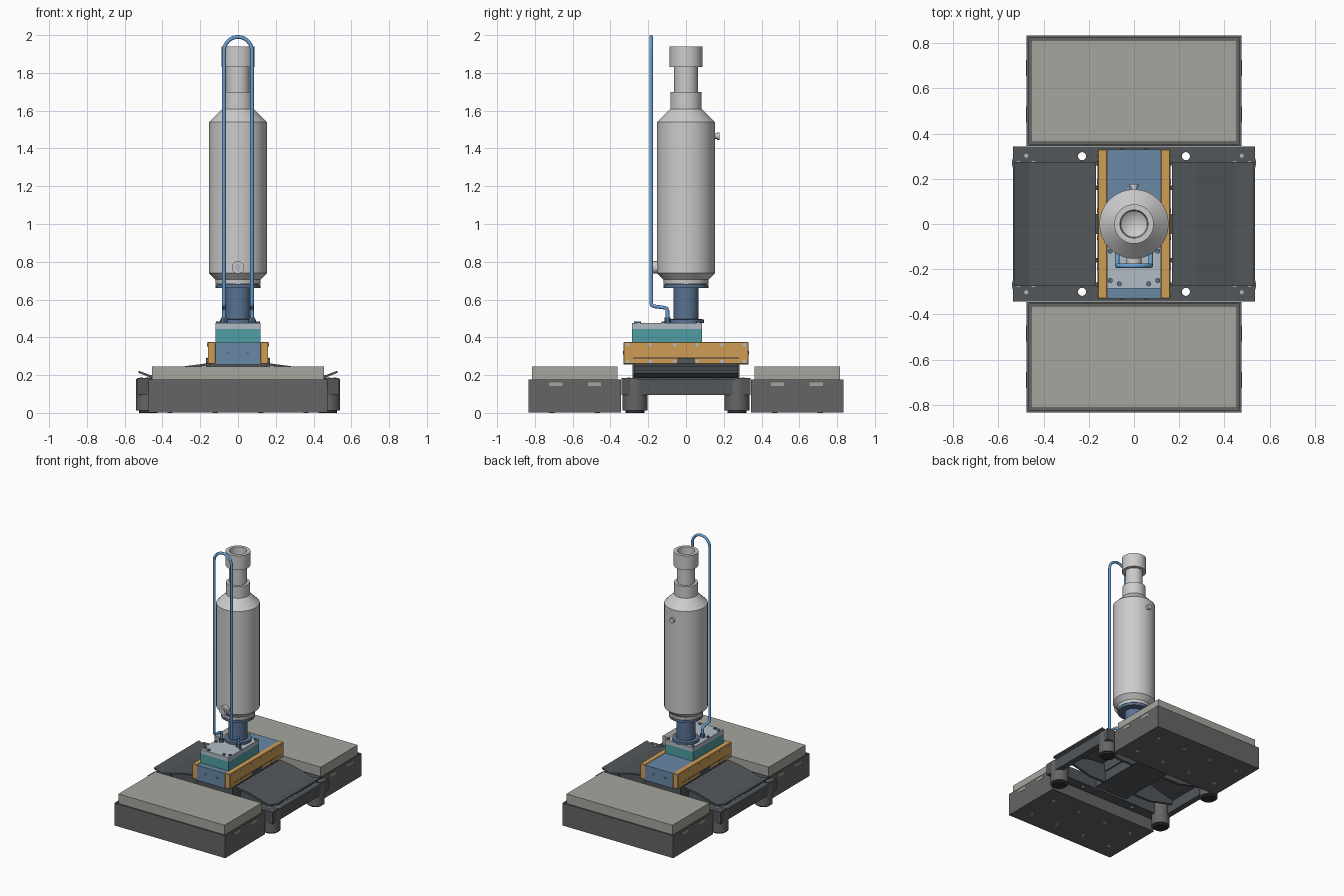
import bpy, bmesh, math
from mathutils import Vector

if "Cube" in bpy.data.objects:
    bpy.data.objects.remove(bpy.data.objects["Cube"])

def mat(name, r, g, b):
    m = bpy.data.materials.new(name)
    m.diffuse_color = (r, g, b, 1)
    m.use_nodes = True
    m.node_tree.nodes["Principled BSDF"].inputs["Base Color"].default_value = m.diffuse_color
    return m

CASE = mat("case_grey", .13, .13, .13)
LID = mat("lid_grey", .38, .38, .35)
SLATE = mat("slate", .085, .095, .105)
BLACK = mat("black", .03, .03, .035)
ORANGE = mat("orange", .62, .34, .09)
BLUE = mat("rail_blue", .14, .25, .38)
NAVY = mat("column_blue", .10, .17, .29)
TEAL = mat("teal", .08, .34, .36)
STEEL = mat("steel", .45, .50, .55)
TUBE = mat("tube_blue", .14, .36, .66)
BODY = mat("body_grey", .58, .58, .59)

def finish(name, bm, m, smooth=False):
    bmesh.ops.recalc_face_normals(bm, faces=bm.faces[:])
    me = bpy.data.meshes.new(name)
    bm.to_mesh(me)
    bm.free()
    me.materials.append(m)
    o = bpy.data.objects.new(name, me)
    bpy.context.collection.objects.link(o)
    if smooth:
        bpy.ops.object.select_all(action='DESELECT')
        o.select_set(True)
        bpy.context.view_layer.objects.active = o
        bpy.ops.object.shade_smooth_by_angle(angle=math.radians(30))
    return o

def box(name, x0, x1, y0, y1, z0, z1, m, bevel=0):
    bm = bmesh.new()
    bmesh.ops.create_cube(bm, size=1)
    for v in bm.verts:
        v.co = Vector(((x0 + x1) / 2 + v.co.x * (x1 - x0), (y0 + y1) / 2 + v.co.y * (y1 - y0),
                       (z0 + z1) / 2 + v.co.z * (z1 - z0)))
    if bevel:
        bmesh.ops.bevel(bm, geom=bm.edges[:], offset=bevel, segments=1, affect='EDGES')
    return finish(name, bm, m)

def rod(name, p0, p1, r, m, seg=24):
    bm = bmesh.new()
    p0, p1 = Vector(p0), Vector(p1)
    d = p1 - p0
    bmesh.ops.create_cone(bm, cap_ends=True, segments=seg, radius1=r, radius2=r, depth=d.length)
    q = Vector((0, 0, 1)).rotation_difference(d)
    for v in bm.verts:
        v.co = q @ v.co + (p0 + p1) / 2
    return finish(name, bm, m, True)

def lathe(name, pts, m, seg=64):
    bm = bmesh.new()
    vs = [bm.verts.new((r, 0, z)) for r, z in pts]
    es = [bm.edges.new(e) for e in zip(vs, vs[1:])]
    bmesh.ops.spin(bm, geom=vs + es, cent=(0, 0, 0), axis=(0, 0, 1), angle=2 * math.pi,
                   steps=seg, use_duplicate=False)
    bmesh.ops.remove_doubles(bm, verts=bm.verts[:], dist=1e-5)
    return finish(name, bm, m, True)

def extrude_xz(name, pts, y0, y1, m):
    bm = bmesh.new()
    f = bm.faces.new([bm.verts.new((x, y0, z)) for x, z in pts])
    r = bmesh.ops.extrude_face_region(bm, geom=[f])
    for v in r['geom']:
        if isinstance(v, bmesh.types.BMVert):
            v.co.y = y1
    return finish(name, bm, m)

def cut(o, cutter):
    cutter.hide_render = True
    md = o.modifiers.new("hole", 'BOOLEAN')
    md.object, md.operation, md.solver = cutter, 'DIFFERENCE', 'EXACT'
    bpy.context.view_layer.objects.active = o
    bpy.ops.object.modifier_apply(modifier=md.name)
    bpy.data.objects.remove(cutter)

for s in (-1, 1):
    def ybox(name, x0, x1, a, b, z0, z1, m, bev=0):
        box(name, x0, x1, min(s * a, s * b), max(s * a, s * b), z0, z1, m, bev)

    # ballast trays with recessed lids, slots and underside bolts
    ybox("tray_base", -.475, .475, .345, .835, .003, .15, CASE)
    for a, b in ((.345, .355), (.825, .835)):
        ybox("tray_rim_long", -.475, .475, a, b, .15, .177, CASE)
    for e in (-1, 1):
        x = sorted((e * .475, e * .465))
        ybox("tray_rim_short", *x, .355, .825, .15, .177, CASE)
        for yc in (.485, .69):
            x = sorted((e * .47, e * .477))
            ybox("tray_slot", *x, yc - .035, yc + .035, .142, .16, LID)
    ybox("tray_lid", -.455, .455, .363, .815, .15, .245, LID)
    for x in (-.36, -.12, .12, .36):
        for y in (.47, .71):
            rod("tray_bolt", (x, s * y, 0), (x, s * y, .01), .014, STEEL, 12)

    # frame cross beams with through holes
    y0, y1 = sorted((s * .26, s * .342))
    beam = box("frame_beam", -.535, .535, y0, y1, .095, .185, SLATE)
    for x in (-.23, .23):
        cut(beam, rod("hole_cutter", (x, s * .3, 0), (x, s * .3, .3), .018, SLATE))
    for e in (-1, 1):
        # feet with top bolts
        rod("foot", (e * .475, s * .27, .012), (e * .475, s * .27, .18), .065, CASE, 40)
        rod("foot_pad", (e * .475, s * .27, 0), (e * .475, s * .27, .012), .05, BLACK, 40)
        for x, y in ((.512, .27), (.477, .302), (.446, .27)):
            rod("foot_bolt", (e * x, s * y, .18), (e * x, s * y, .188), .009, STEEL, 12)
    # frame end bar
    x0, x1 = sorted((s * .49, s * .535))
    box("frame_end", x0, x1, -.26, .26, .095, .18, SLATE)

    # sloping deck panel with upturned lip, and ribs under it
    top = [(.168, .262), (.28, .247), (.45, .2), (.465, .2), (.528, .224)]
    low = [(x, z - .012) for x, z in reversed(top)]
    extrude_xz("deck_panel", [(s * x, z) for x, z in top + low], -.275, .275, SLATE)
    for y in (-.16, .16):
        rib = [(.14, .245), (.28, .235), (.45, .188), (.49, .188), (.49, .15), (.28, .1), (.14, .1)]
        extrude_xz("deck_rib", [(s * x, z) for x, z in rib], y - .01, y + .01, SLATE)

    # orange rail cheeks with screws
    x0, x1 = sorted((s * .12, s * .16))
    box("rail_cheek", x0, x1, -.33, .33, .26, .375, ORANGE, .002)
    for y in (-.31, -.19, -.06, .06, .19, .31):
        for z in (.272, .362):
            rod("cheek_screw", (s * .158, y, z), (s * .164, y, z), .01, STEEL, 12)
    x0, x1 = sorted((s * .158, s * .161))
    box("cheek_groove", x0, x1, -.28, .28, .289, .293, BLACK)
    x0, x1 = sorted((s * .15, s * .17))
    box("cheek_tab", x0, x1, -.045, .045, .245, .29, SLATE)
    # end screws of the rail
    for x in (-.05, .05):
        rod("rail_end_screw", (x, s * .328, .318), (x, s * .334, .318), .009, NAVY, 12)

# rail core and support beneath it
box("rail_core", -.12, .12, -.33, .33, .255, .372, BLUE)
box("rail_support", -.15, .15, -.283, .283, .185, .26, SLATE)
box("rail_keel", -.14, .14, -.26, .26, .11, .185, SLATE)

# carriage
box("carriage_block", -.12, .12, -.285, .085, .372, .445, TEAL)
box("carriage_plate", -.12, .12, -.285, .085, .445, .477, STEEL)
for x, y in ((.105, -.12), (.105, -.25), (.065, -.265), (.105, .065)):
    for s in (-1, 1):
        rod("plate_bolt", (s * x, y, .477), (s * x, y, .485), .011, NAVY, 12)

# column and flange
lathe("column", [(0, .475), (.095, .475), (.095, .495), (.066, .497), (.066, .665), (0, .665)], NAVY)
lathe("collar", [(0, .66), (.118, .66), (.118, .68), (.11, .68), (.11, .69), (0, .69)], NAVY)

# cylinder body with neck and open head
lathe("cylinder_body", [(0, .682), (.118, .682), (.12, .705), (.153, .74), (.153, 1.54), (.083, 1.61),
                        (.083, 1.7), (.063, 1.7), (.063, 1.83), (.087, 1.83), (.087, 1.94),
                        (.062, 1.94), (.058, 1.86), (0, 1.82)], BODY)

# front and rear ports
rod("front_port", (0, -.14, .77), (0, -.185, .77), .033, BODY)
rod("front_port_plug", (0, -.18, .77), (0, -.192, .77), .02, STEEL, 6)
rod("rear_port", (0, .14, 1.465), (0, .165, 1.465), .014, BODY)
rod("rear_port_cap", (0, .163, 1.465), (0, .178, 1.465), .019, BODY)

# looped hose with both ends bent into the carriage plate
R = .074
side = [(-.098, .48), (-.098, .54), (-.101, .552), (-.112, .557), (-.168, .564), (-.181, .569), (-.185, .582)]
path = [(-R, y, z) for y, z in side]
path += [(-R * math.cos(a), -.185, 1.916 + R * math.sin(a)) for a in [math.pi * i / 20 for i in range(21)]]
path += [(R, y, z) for y, z in reversed(side)]
cu = bpy.data.curves.new("hose", 'CURVE')
cu.dimensions = '3D'
cu.bevel_depth, cu.bevel_resolution, cu.use_fill_caps = .01, 3, True
sp = cu.splines.new('POLY')
sp.points.add(len(path) - 1)
for p, c in zip(sp.points, path):
    p.co = (*c, 1)
cu.materials.append(TUBE)
bpy.context.collection.objects.link(bpy.data.objects.new("hose", cu))
for s in (-1, 1):
    rod("hose_fitting", (s * R, -.098, .475), (s * R, -.098, .505), .017, NAVY, 6)
